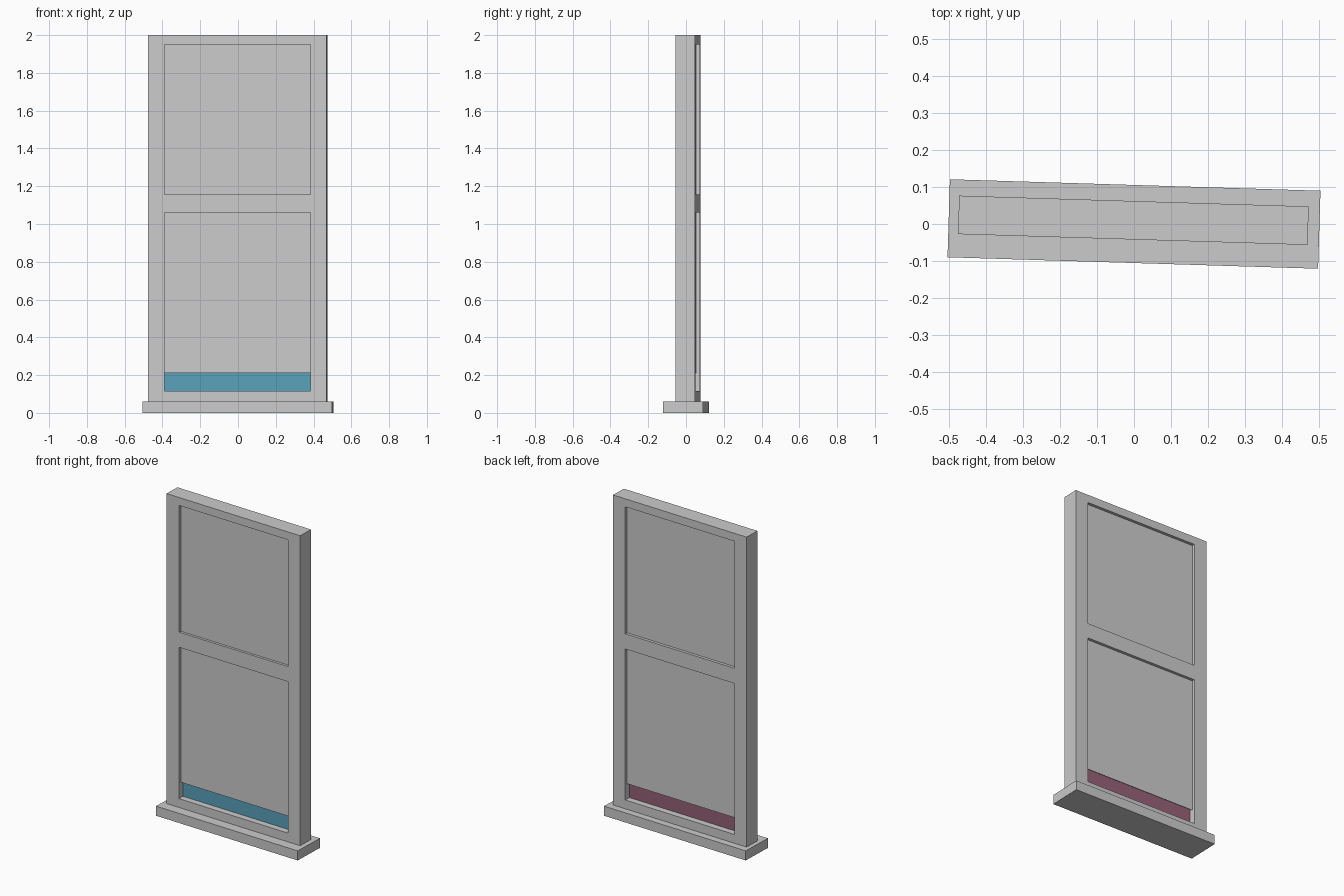
import bpy, bmesh
from mathutils import Matrix, Vector

if "Cube" in bpy.data.objects:
    bpy.data.objects.remove(bpy.data.objects["Cube"])

TURN = Matrix.Rotation(-0.0309, 4, 'Z')   # whole window is slightly turned
CX, CY = -0.002, 0.010                    # frame centre relative to the sill
W = 0.386                                 # half width of the openings
FRONT, BACK = CY - 0.052, CY + 0.052


def box(name, x0, x1, y0, y1, z0, z1, color=None):
    lo, hi = Vector((x0, y0, z0)), Vector((x1, y1, z1))
    bm = bmesh.new()
    mat = TURN @ Matrix.Translation((lo + hi) / 2) @ Matrix.Diagonal((*(hi - lo), 1))
    bmesh.ops.create_cube(bm, size=1, matrix=mat)
    me = bpy.data.meshes.new(name)
    bm.to_mesh(me)
    bm.free()
    ob = bpy.data.objects.new(name, me)
    bpy.context.collection.objects.link(ob)
    if color:
        m = bpy.data.materials.new(name)
        m.diffuse_color = (*color, 1)
        m.use_nodes = True
        m.node_tree.nodes["Principled BSDF"].inputs["Base Color"].default_value = m.diffuse_color
        me.materials.append(m)
    return ob


def cut(target, cutter):
    mod = target.modifiers.new(cutter.name, 'BOOLEAN')
    mod.operation, mod.solver, mod.object = 'DIFFERENCE', 'EXACT', cutter
    cutter.hide_render = True
    cutter.hide_viewport = True
    cutter.display_type = 'WIRE'


# sill and outer frame
box("sill", -0.5015, 0.5015, -0.1055, 0.1055, 0, 0.06)
frame = box("frame", CX - 0.473, CX + 0.473, FRONT, BACK, 0.06, 2.0)

# shallow step on the front so the meeting rail sits just behind the frame
cut(frame, box("rail_step_cutter", CX - W, CX + W, FRONT - 0.1, FRONT + 0.004, 0.115, 1.95))

# two openings, each with two-tone glass and a blind on both sides
for part, z0, z1, blind_z in (("lower", 0.115, 1.06, 0.21), ("upper", 1.155, 1.95, 1.155)):
    x0, x1 = CX - W, CX + W
    cut(frame, box(part + "_opening_cutter", x0, x1, FRONT - 0.1, BACK + 0.1, z0, z1))
    box(part + "_glass_front", x0, x1, FRONT + 0.040, CY, z0, z1, (0.10, 0.36, 0.50))
    box(part + "_glass_back", x0, x1, CY, BACK - 0.040, z0, z1, (0.30, 0.12, 0.18))
    box(part + "_blind_front", x0, x1, FRONT + 0.020, FRONT + 0.022, blind_z, z1)
    box(part + "_blind_back", x0, x1, BACK - 0.020, BACK - 0.018, blind_z, z1)
